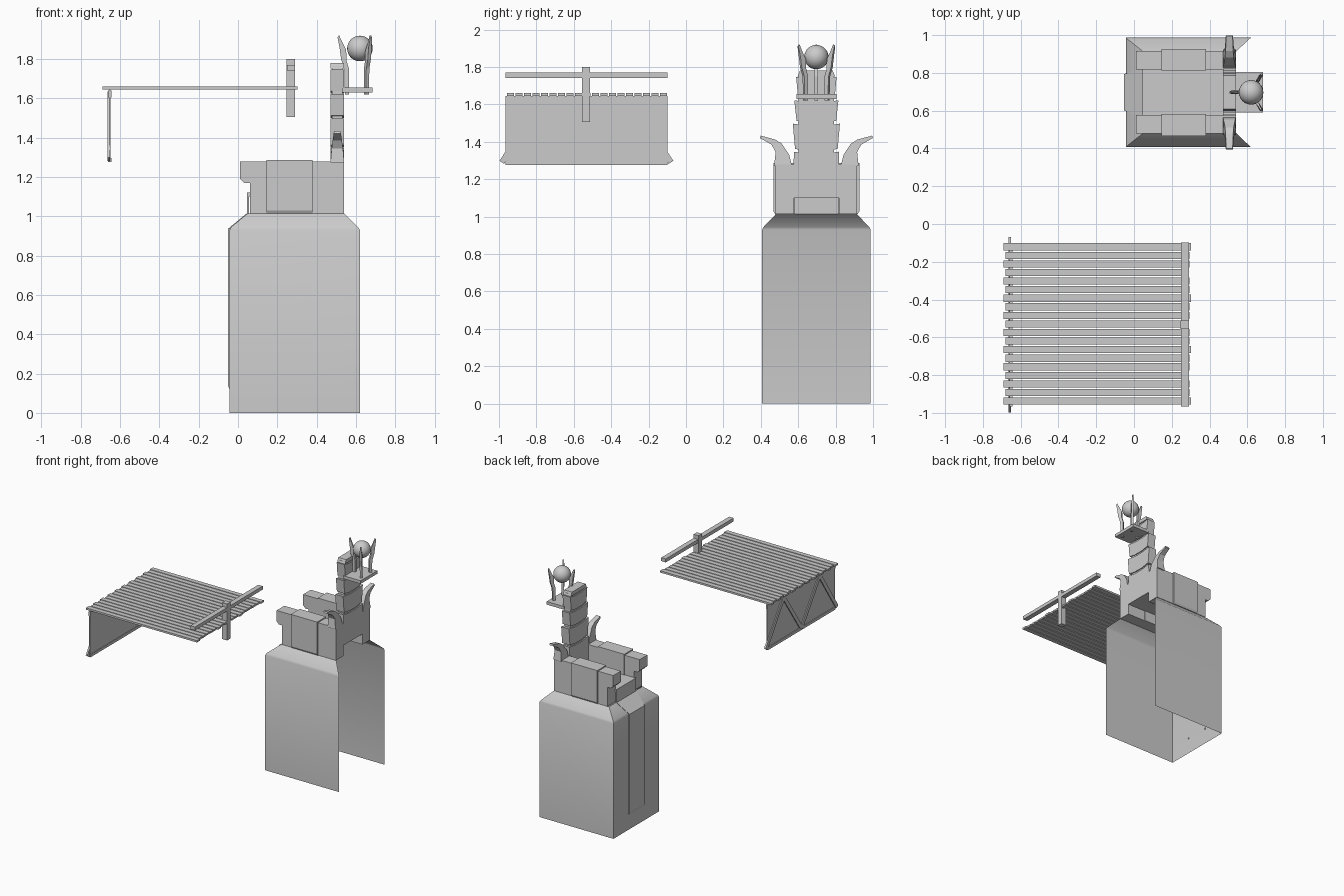
import bpy, bmesh, math
from mathutils import Matrix, Vector

if "Cube" in bpy.data.objects:
    bpy.data.objects.remove(bpy.data.objects["Cube"])

YC = 0.697   # mid plane of the tower


def finish(name, bm, smooth=None):
    bmesh.ops.recalc_face_normals(bm, faces=bm.faces)
    me = bpy.data.meshes.new(name)
    bm.to_mesh(me)
    bm.free()
    ob = bpy.data.objects.new(name, me)
    bpy.context.collection.objects.link(ob)
    if smooth:
        bpy.context.view_layer.objects.active = ob
        ob.select_set(True)
        bpy.ops.object.shade_smooth_by_angle(angle=math.radians(smooth))
        ob.select_set(False)
    return ob


def add_box(bm, x0, x1, y0, y1, z0, z1):
    m = Matrix.Translation(((x0 + x1) / 2, (y0 + y1) / 2, (z0 + z1) / 2))
    m = m @ Matrix.Diagonal((x1 - x0, y1 - y0, z1 - z0, 1))
    bmesh.ops.create_cube(bm, size=1, matrix=m)


def box(name, *b):
    bm = bmesh.new()
    add_box(bm, *b)
    return finish(name, bm)


def add_prism(bm, pts, axis, a, b):
    """Extrude a 2D profile along x (profile in yz) or y (profile in xz)."""
    def at(p, t):
        return (t, p[0], p[1]) if axis == 'x' else (p[0], t, p[1])
    lo = [bm.verts.new(at(p, a)) for p in pts]
    hi = [bm.verts.new(at(p, b)) for p in pts]
    bm.faces.new(lo)
    bm.faces.new(hi[::-1])
    n = len(pts)
    for i in range(n):
        j = (i + 1) % n
        bm.faces.new((lo[i], lo[j], hi[j], hi[i]))
    return lo + hi


def mirror_y(y0, y1, side):
    a, b = YC + side * y0, YC + side * y1
    return min(a, b), max(a, b)


# Tower shell: three walls with sloped shoulders, open at the back and underneath
bm = bmesh.new()
rings = []
for z, x0, x1, h in ((0, -.042, .62, .29), (.93, -.042, .62, .29),
                     (.945, -.035, .61, .282), (1.015, .05, .54, .215)):
    rings.append([bm.verts.new(p) for p in ((x1, YC - h, z), (x0, YC - h, z),
                                            (x0, YC + h, z), (x1, YC + h, z))])
for r, s in zip(rings, rings[1:]):
    for i in range(3):
        bm.faces.new((r[i], r[i + 1], s[i + 1], s[i]))
finish("tower_shell", bm, 50)

# Raised strip on the outer wall, widening over the shoulder
bm = bmesh.new()
prev = None
for z, x, h in ((.12, -.042, .097), (.14, -.052, .097), (.935, -.052, .097),
                (1.015, .045, .125), (1.12, .045, .125)):
    cur = [bm.verts.new(p) for p in ((x + .01, YC - h, z), (x, YC - h, z),
                                     (x, YC + h, z), (x + .01, YC + h, z))]
    if prev:
        for i in range(3):
            bm.faces.new((prev[i], prev[i + 1], cur[i + 1], cur[i]))
    prev = cur
finish("wall_strip", bm)

# Deck and parapets
box("tower_deck", .045, .54, YC - .125, YC + .125, 1.10, 1.12)
parapet = [(.06, 1.015), (.06, 1.17), (.03, 1.17), (.01, 1.19), (.01, 1.278),
           (.54, 1.278), (.54, 1.015)]
for side, tag in ((-1, "near"), (1, "far")):
    bm = bmesh.new()
    add_prism(bm, parapet, 'y', *mirror_y(.12, .218, side))
    finish("parapet_" + tag, bm)
    bm = bmesh.new()
    o, i = side * .23, side * .115
    add_prism(bm, [(YC + i, 1.015), (YC + side * .222, 1.015), (YC + o, 1.03),
                   (YC + o, 1.287), (YC + i, 1.287)], 'x', .145, .38)
    finish("parapet_block_" + tag, bm)
    # Curved horn beside the spine
    bm = bmesh.new()
    horn = [(.13, 1.27), (.145, 1.33), (.185, 1.39), (.22, 1.412), (.298, 1.433),
            (.302, 1.42), (.24, 1.385), (.218, 1.345), (.226, 1.27)]
    vs = add_prism(bm, [(YC + side * y, z) for y, z in horn], 'x', .47, .54)
    for v in vs:
        t = max(0, (v.co.z - 1.30) / .13)
        v.co.x = .505 + (v.co.x - .505) * (1 - .5 * t)
    finish("horn_" + tag, bm)

# Segmented spine with chevron joints
bm = bmesh.new()
add_box(bm, .478, .532, YC - .095, YC + .095, 1.12, 1.765)
for z0, z1, w0, w1, d in ((1.11, 1.335, .126, .120, 0), (1.35, 1.485, .114, .126, .012),
                          (1.50, 1.61, .106, .118, .012), (1.625, 1.735, .098, .108, .012),
                          (1.75, 1.78, .10, .088, 0)):
    u = .012 if z1 < 1.75 else 0
    add_prism(bm, [(YC - w0, z0 + d), (YC - .04, z0), (YC + .04, z0), (YC + w0, z0 + d),
                   (YC + w1, z1 + u), (YC + .04, z1), (YC - .04, z1), (YC - w1, z1 + u)],
              'x', .47, .54)
finish("spine", bm)

# Orb, its platform and three claws
box("orb_platform", .53, .683, YC - .107, YC + .107, 1.63, 1.655)
OX = .62
bm = bmesh.new()
bmesh.ops.create_uvsphere(bm, u_segments=24, v_segments=14, radius=.065,
                          matrix=Matrix.Translation((OX, YC, 1.853)))
finish("orb", bm, 60)
claw = [(.056, 1.62), (.056, 1.75), (.068, 1.79), (.070, 1.845), (.085, 1.875),
        (.106, 1.92), (.114, 1.91), (.104, 1.86), (.096, 1.80), (.080, 1.75), (.076, 1.62)]
bm = bmesh.new()
for ang in (60, 180, 300):
    vs = add_prism(bm, claw, 'y', -.009, .009)
    for v in vs:
        if v.co.z > 1.87:
            v.co.y *= .5
    m = Matrix.Translation((OX, YC, 0)) @ Matrix.Rotation(math.radians(ang), 4, 'Z')
    bmesh.ops.transform(bm, matrix=m, verts=vs)
finish("orb_claws", bm)

# Plank platform with alternating board lengths
bm = bmesh.new()
n, pitch = 19, .862 / 19
for k in range(n):
    y = -.098 - pitch * (k + .5)
    e = .007 if k % 2 == 0 else -.004
    add_box(bm, -.683 - e, .295 + (e if k % 3 == 0 else -.002), y - .019, y + .019, 1.645, 1.66)
finish("planks", bm)

# Hanging side panel with beams and zigzag struts
bm = bmesh.new()
add_box(bm, -.656, -.648, -.965, -.10, 1.28, 1.645)
add_box(bm, -.660, -.644, -.965, -.10, 1.605, 1.64)
add_box(bm, -.662, -.644, -.965, -.10, 1.275, 1.297)
finish("side_panel", bm)
bm = bmesh.new()
zig = [(-.985, 1.29), (-.765, 1.625), (-.532, 1.29), (-.305, 1.625), (-.08, 1.29)]
for a, b in zip(zig, zig[1:]):
    a, b = Vector(a), Vector(b)
    d = (b - a).normalized()
    s = Vector((-d.y, d.x)) * .015
    add_prism(bm, [a + s, b + s, b - s, a - s], 'x', -.664, -.65)
finish("zigzag_struts", bm)

# Rail and its post
box("rail", .25, .29, -.965, -.098, 1.742, 1.77)
box("rail_post", .247, .291, -.555, -.512, 1.505, 1.80)
